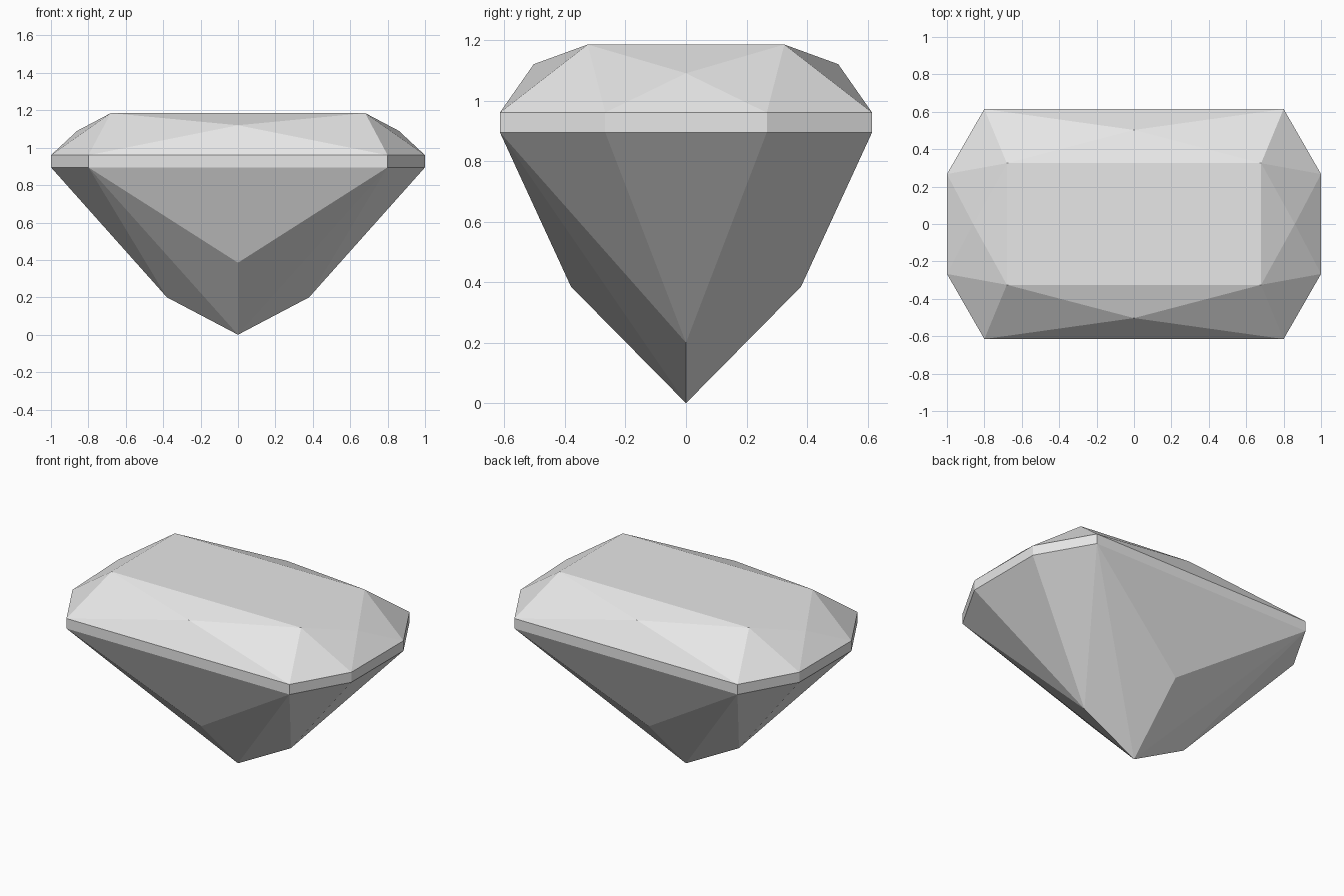
import bpy
import bmesh
from mathutils import Vector

cube = bpy.data.objects.get("Cube")
if cube:
    bpy.data.objects.remove(cube, do_unlink=True)

grey = bpy.data.materials.new("pale_grey_stone")
grey.use_nodes = True
colour = (0.8, 0.8, 0.8, 1)
grey.diffuse_color = colour
grey.node_tree.nodes["Principled BSDF"].inputs["Base Color"].default_value = colour

GIRDLE_TOP, GIRDLE_BOTTOM, TABLE = 0.96, 0.895, 1.185
INSIDE = Vector((0, 0, 0.9))


def outline(z):
    """One quarter of the girdle: front middle, front corner, side corner, side middle."""
    return [(0, -0.615, z), (0.8, -0.615, z), (1, -0.267, z), (1, 0, z)]


def facets(name, faces):
    """Build one quarter from flat facets, facing outward, and mirror it."""
    bm = bmesh.new()
    for points in faces:
        face = bm.faces.new([bm.verts.new(p) for p in points])
        face.normal_update()
        if face.normal.dot(face.calc_center_median() - INSIDE) < 0:
            face.normal_flip()
    bmesh.ops.remove_doubles(bm, verts=bm.verts, dist=0.0001)
    mesh = bpy.data.meshes.new(name)
    bm.to_mesh(mesh)
    bm.free()
    mesh.materials.append(grey)
    obj = bpy.data.objects.new(name, mesh)
    bpy.context.collection.objects.link(obj)
    mirror = obj.modifiers.new("four quarters", "MIRROR")
    mirror.use_axis = (True, True, False)


# Crown: flat table, kite facets and corner facets
front, corner, flank, side = outline(GIRDLE_TOP)
table = (0.68, -0.325, TABLE)
table_front, table_side = (0, -0.325, TABLE), (0.68, 0, TABLE)
crown_front, crown_side = (0, -0.503, 1.12), (0.86, 0, 1.09)
facets("crown", [
    [(0, 0, TABLE), table_front, table, table_side],
    [table_front, crown_front, table],
    [crown_front, corner, table],
    [crown_front, front, corner],
    [table, corner, flank],
    [table, flank, crown_side],
    [flank, side, crown_side],
    [table, crown_side, table_side],
])

# Girdle: thin upright band
upper, lower = outline(GIRDLE_TOP), outline(GIRDLE_BOTTOM)
facets("girdle", [[lower[i], lower[i + 1], upper[i + 1], upper[i]] for i in range(3)])

# Pavilion: long facets running down to the point
front, corner, flank, side = lower
tip = (0, 0, 0)
low_front, low_side = (0, -0.38, 0.385), (0.38, 0, 0.2)
facets("pavilion", [
    [front, corner, low_front],
    [low_front, corner, tip],
    [corner, low_side, tip],
    [corner, flank, low_side],
    [flank, side, low_side],
])
